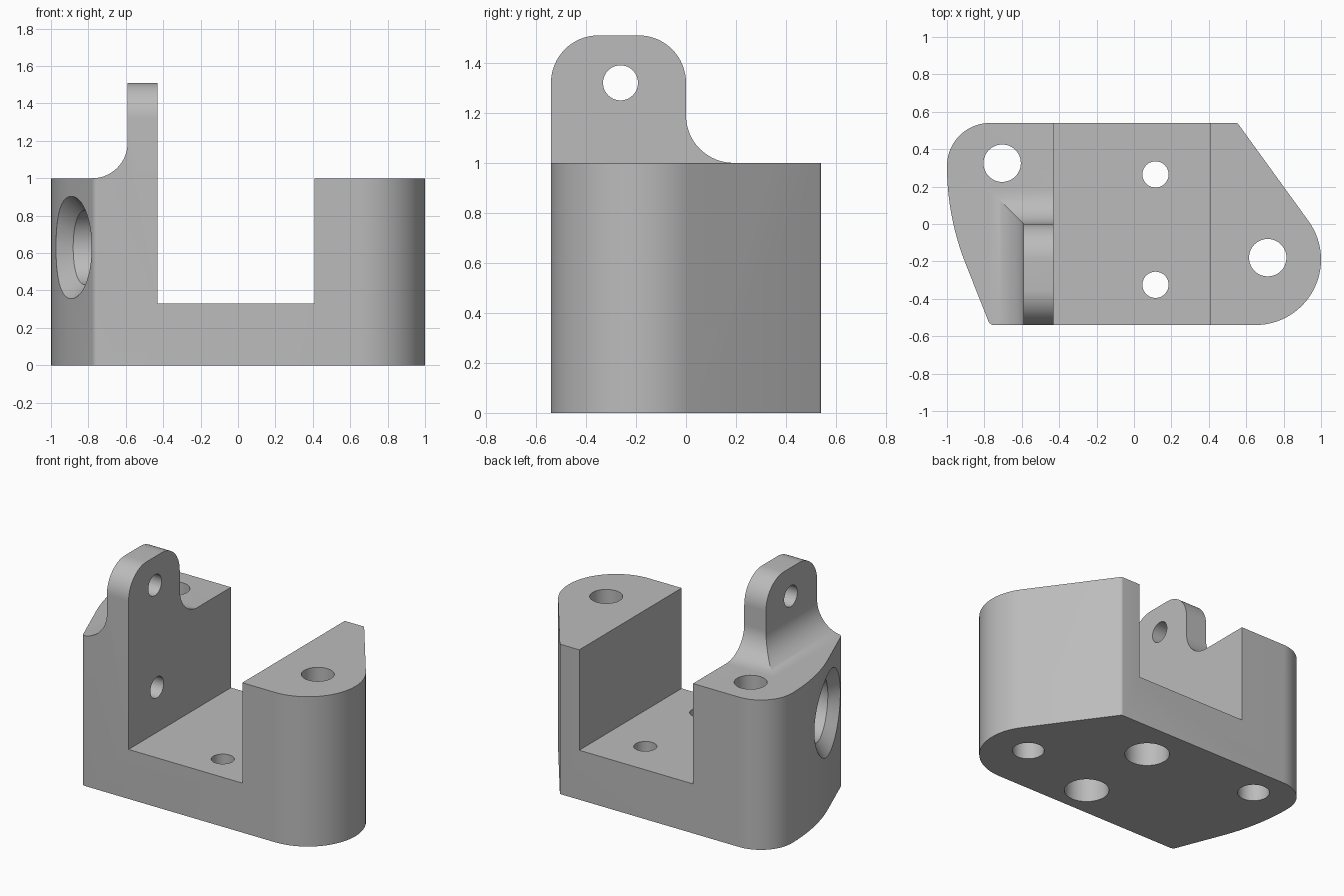
import bpy
import bmesh
from math import sin, cos, radians, sqrt, pi

if "Cube" in bpy.data.objects:
    bpy.data.objects.remove(bpy.data.objects["Cube"], do_unlink=True)

grey = bpy.data.materials.new("plain grey")
grey.use_nodes = True
grey.diffuse_color = (0.5, 0.5, 0.5, 1)
grey.node_tree.nodes["Principled BSDF"].inputs["Base Color"].default_value = (0.5, 0.5, 0.5, 1)


def arc(cx, cy, r, start, end, n=16):
    angles = [radians(start + (end - start) * i / n) for i in range(n + 1)]
    return [(cx + r * cos(a), cy + r * sin(a)) for a in angles]


def circle(cx, cy, r, n=48):
    return arc(cx, cy, r, 0, 360, n)[:-1]


def loft(name, rings):
    """Skin a list of closed rings and cap both ends."""
    bm = bmesh.new()
    loops = [[bm.verts.new(p) for p in ring] for ring in rings]
    n = len(loops[0])
    for a, b in zip(loops, loops[1:]):
        for i in range(n):
            j = (i + 1) % n
            bm.faces.new((a[i], a[j], b[j], b[i]))
    bm.faces.new(loops[0][::-1])
    bm.faces.new(loops[-1])
    bmesh.ops.recalc_face_normals(bm, faces=bm.faces)
    mesh = bpy.data.meshes.new(name)
    bm.to_mesh(mesh)
    bm.free()
    mesh.materials.append(grey)
    obj = bpy.data.objects.new(name, mesh)
    bpy.context.collection.objects.link(obj)
    return obj


def prism(name, pts, axis, lo, hi):
    """Extrude a 2D profile along the given axis."""
    place = {"x": lambda p, d: (d, p[0], p[1]),
             "y": lambda p, d: (p[0], d, p[1]),
             "z": lambda p, d: (p[0], p[1], d)}[axis]
    return loft(name, [[place(p, d) for p in pts] for d in (lo, hi)])


def combine(target, cutter, operation):
    mod = target.modifiers.new(operation, "BOOLEAN")
    mod.operation = operation
    mod.solver = "EXACT"
    mod.object = cutter
    bpy.context.view_layer.objects.active = target
    bpy.ops.object.modifier_apply(modifier=mod.name)
    bpy.data.objects.remove(cutter, do_unlink=True)


# Plan outline of the whole bracket
outline = (arc(0.65, -0.19, 0.35, -90, 36, 28)
           + arc(0.543, 0.52, 0.02, 36, 90, 4)
           + arc(-0.77, 0.31, 0.23, 90, 180, 20)
           + arc(0.42, 0.31, 1.42, 181, 201, 14)
           + arc(-0.75, -0.51, 0.03, 201, 270, 4))
body = prism("bracket_body", outline, "z", 0, 1.7)

# Front profile: left block, fillet, lug, slot and right block
FIL = 0.19
front = ([(-1.2, -0.2), (-1.2, 1)]
         + arc(-0.59 - FIL, 1 + FIL, FIL, -90, 0)
         + [(-0.59, 1.51), (-0.43, 1.51), (-0.43, 0.33), (0.41, 0.33),
            (0.41, 1), (1.2, 1), (1.2, -0.2)])
combine(body, prism("front_profile", front, "y", -0.9, 0.9), "INTERSECT")

# Side profile: rounded lug flowing into the flat top
side = ([(0.8, -0.2), (0.8, 1)]
        + arc(FIL, 1 + FIL, FIL, 270, 180)
        + arc(-0.19, 1.32, 0.19, 0, 90)
        + arc(-0.35, 1.32, 0.19, 90, 180)
        + [(-0.8, 1.32), (-0.8, -0.2)])
combine(body, prism("side_profile", side, "x", -1.5, 1.5), "INTERSECT")

# Vertical mounting holes through the end blocks
for x, y in ((-0.705, 0.325), (0.715, -0.18)):
    combine(body, prism("end_hole", circle(x, y, 0.1), "z", -0.2, 1.9), "DIFFERENCE")

# Floor holes, counterbored from underneath
for y in (0.265, -0.325):
    combine(body, prism("floor_hole", circle(0.115, y, 0.07), "z", -0.2, 0.6), "DIFFERENCE")
    combine(body, prism("floor_counterbore", circle(0.115, y, 0.14), "z", -0.2, 0.18), "DIFFERENCE")

# Hole through the lug
combine(body, prism("lug_hole", circle(-0.262, 1.32, 0.07), "x", -1.2, -0.2), "DIFFERENCE")


# Chamfered side bore whose mouth follows the curved end wall
def wall_x(y):
    if y > -0.2:
        return 0.42 - sqrt(1.42 ** 2 - (y - 0.31) ** 2)
    return -0.906 - (y + 0.2) * 0.384


def bore_ring(r, x=None, depth=0):
    pts = circle(-0.24, 0.63, r, 64)
    return [(wall_x(y) + depth if x is None else x, y, z) for y, z in pts]


bore = loft("side_bore", [bore_ring(0.35, x=-1.4), bore_ring(0.35, depth=-0.075),
                          bore_ring(0.2, depth=0.075), bore_ring(0.2, x=-0.59),
                          bore_ring(0.07, x=-0.59), bore_ring(0.07, x=-0.2)])
combine(body, bore, "DIFFERENCE")

# Smooth curved walls, crisp machined edges
bpy.ops.object.select_all(action="DESELECT")
body.select_set(True)
bpy.context.view_layer.objects.active = body
bpy.ops.object.shade_smooth_by_angle(angle=radians(25))
